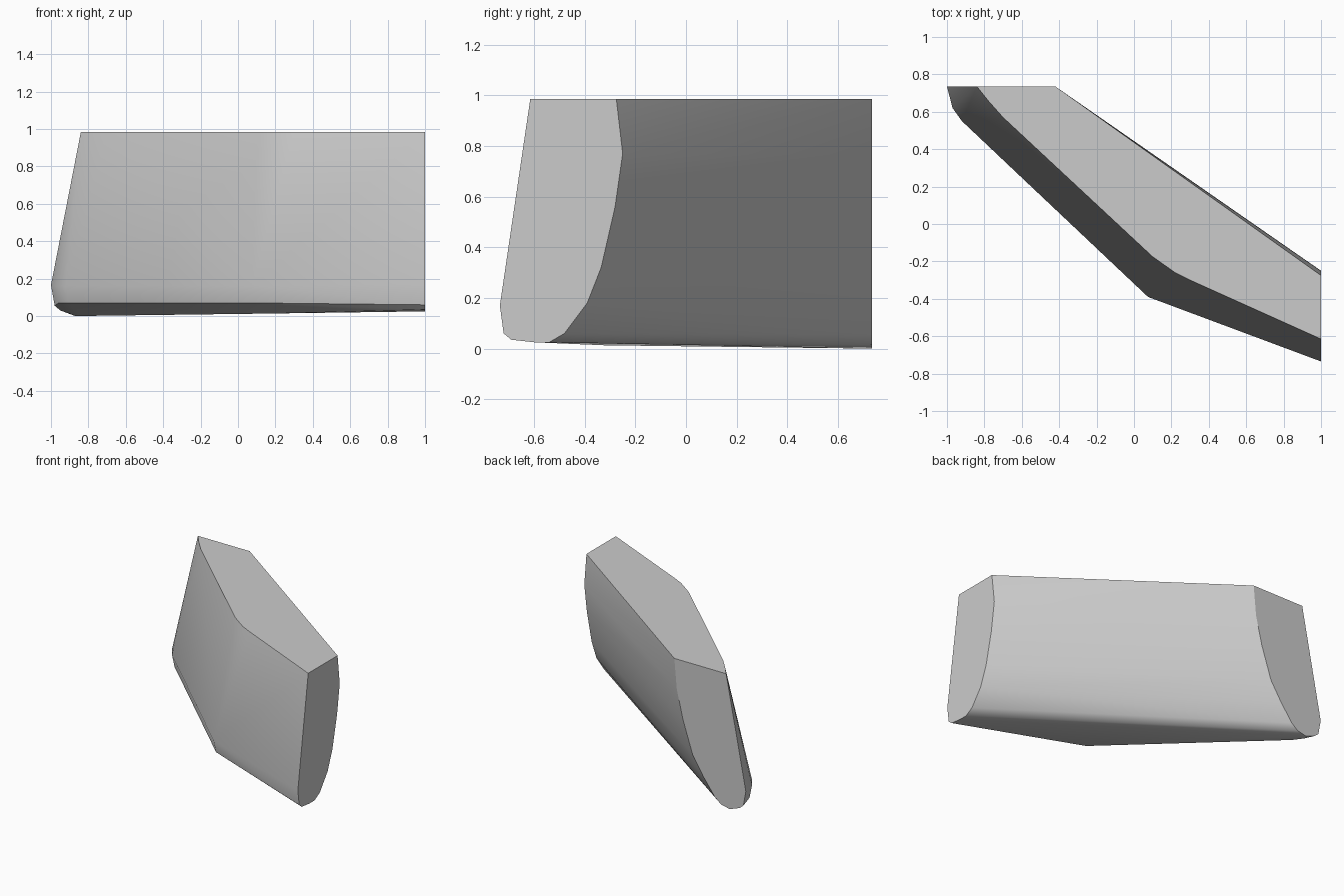
import bpy
import bmesh
import math

# Remove the default cube only
default_cube = bpy.data.objects.get("Cube")
if default_cube:
    bpy.data.objects.remove(default_cube, do_unlink=True)


def flat_material(name, colour):
    material = bpy.data.materials.new(name)
    material.use_nodes = True
    material.diffuse_color = colour
    shader = material.node_tree.nodes["Principled BSDF"]
    shader.inputs["Base Color"].default_value = colour
    return material


def hull_object(name, points, material):
    """Wrap the guide points in one smooth-sided convex solid."""
    mesh = bpy.data.meshes.new(name)
    shape = bmesh.new()
    for point in points:
        shape.verts.new(point)
    bmesh.ops.convex_hull(shape, input=shape.verts[:])
    loose = [vert for vert in shape.verts if not vert.link_faces]
    bmesh.ops.delete(shape, geom=loose, context="VERTS")
    bmesh.ops.dissolve_limit(shape, angle_limit=math.radians(0.5),
                             verts=shape.verts[:], edges=shape.edges[:])
    bmesh.ops.recalc_face_normals(shape, faces=shape.faces[:])
    shape.to_mesh(mesh)
    shape.free()
    mesh.materials.append(material)
    solid = bpy.data.objects.new(name, mesh)
    bpy.context.collection.objects.link(solid)
    return solid


TOP = 0.985
END_X = 1.0
END_Y = 0.735

# Shared heights of both end profiles: front top, round the base, back top
heights = [TOP, 0.17, 0.06, 0.035, 0.005, 0.02, 0.06,
           0.18, 0.32, 0.56, 0.77, TOP]
back_profile = [-0.84, -1, -0.98, -0.95, -0.87, -0.8, -0.75,
                -0.66, -0.57, -0.49, -0.44, -0.42]
side_profile = [-0.615, -0.735, -0.72, -0.69, -0.6, -0.54, -0.48,
                -0.39, -0.335, -0.28, -0.25, -0.275]

points = []
for x, z in zip(back_profile, heights):
    points.append((x, END_Y, max(z - 0.005, 0)))
for y, z in zip(side_profile, heights):
    points.append((END_X, y, max(z, 0.025)))
for point in points:
    if point[2] > TOP - 0.01:
        points[points.index(point)] = (point[0], point[1], TOP)

# Rounded front edge of the flat top
top_edge = [(-0.78, 0.66), (-0.7, 0.57), (0, -0.08),
            (0.1, -0.175), (0.22, -0.26), (0.3, -0.3)]
points += [(x, y, TOP) for x, y in top_edge]

# Lower front ridge, with its rounded end and its sharp bend
ridge = [(-0.97, 0.62), (-0.92, 0.55), (0.075, -0.39)]
points += [(x, y, 0.16) for x, y in ridge]
points += [(x + 0.01, y + 0.015, 0.07) for x, y in ridge]
points += [(x + 0.07, y + 0.07, 0.013) for x, y in ridge]

grey = flat_material("light grey", (0.6, 0.6, 0.6, 1))
body = hull_object("angled_block", points, grey)

# Smooth the rounded sides, keep the cut ends and top crisp
bpy.ops.object.select_all(action="DESELECT")
body.select_set(True)
bpy.context.view_layer.objects.active = body
bpy.ops.object.shade_smooth_by_angle(angle=math.radians(30))
